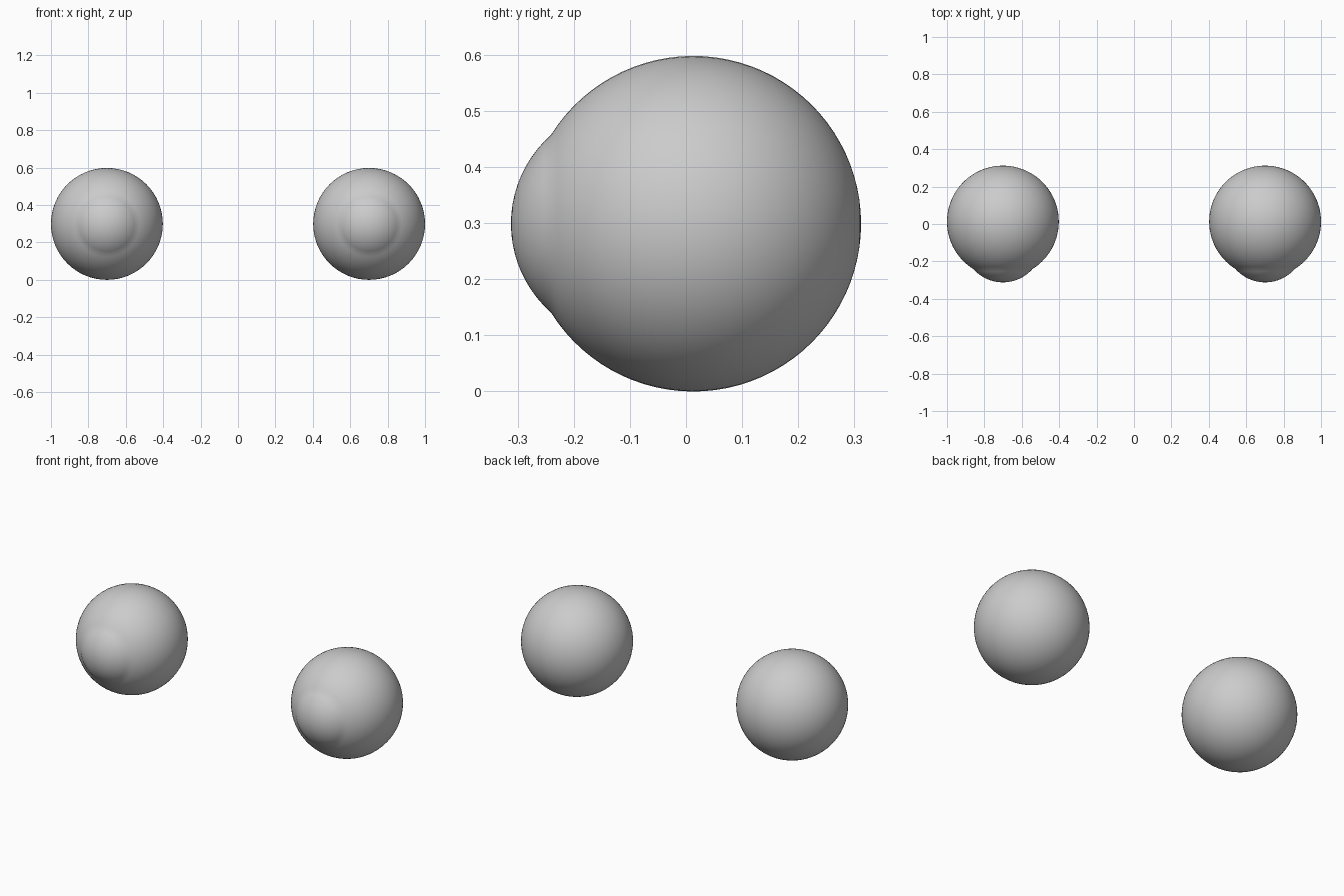
import bpy, bmesh
from math import sin, cos, pi, asin
from mathutils import Matrix, Vector

if "Cube" in bpy.data.objects:
    bpy.data.objects.remove(bpy.data.objects["Cube"])

R = 0.299            # eyeball radius
CY = 0.013           # eyeball centre in y
RIM = 0.158          # radius of the circle where the cornea meets the ball
FRONT = -0.312       # foremost point of the cornea

# Side profile (distance from axis, y): cornea cap, then the ball to its back pole
rim_angle = asin(RIM / R)
rim_y = CY - R * cos(rim_angle)
h = rim_y - FRONT
cap_r = (RIM ** 2 + h ** 2) / (2 * h)
cap_angle = asin(RIM / cap_r)
profile = []
for i in range(10):
    a = cap_angle * i / 10
    profile.append((cap_r * sin(a), FRONT + cap_r * (1 - cos(a))))
for i in range(37):
    a = rim_angle + (pi - rim_angle) * i / 36
    profile.append((R * sin(a), CY - R * cos(a)))


def eyeball(name, x):
    bm = bmesh.new()
    verts = [bm.verts.new((r, y, 0)) for r, y in profile]
    edges = [bm.edges.new(pair) for pair in zip(verts, verts[1:])]
    bmesh.ops.spin(bm, geom=verts + edges, cent=(0, 0, 0), axis=(0, 1, 0),
                   angle=2 * pi, steps=64)
    bmesh.ops.remove_doubles(bm, verts=bm.verts, dist=1e-4)
    bmesh.ops.recalc_face_normals(bm, faces=bm.faces)
    for f in bm.faces:
        f.smooth = True
    mesh = bpy.data.meshes.new(name)
    bm.to_mesh(mesh)
    bm.free()
    obj = bpy.data.objects.new(name, mesh)
    obj.location = (x, 0, R)
    bpy.context.collection.objects.link(obj)


# Matching pair
eyeball("left_eyeball", -0.701)
eyeball("right_eyeball", 0.701)
